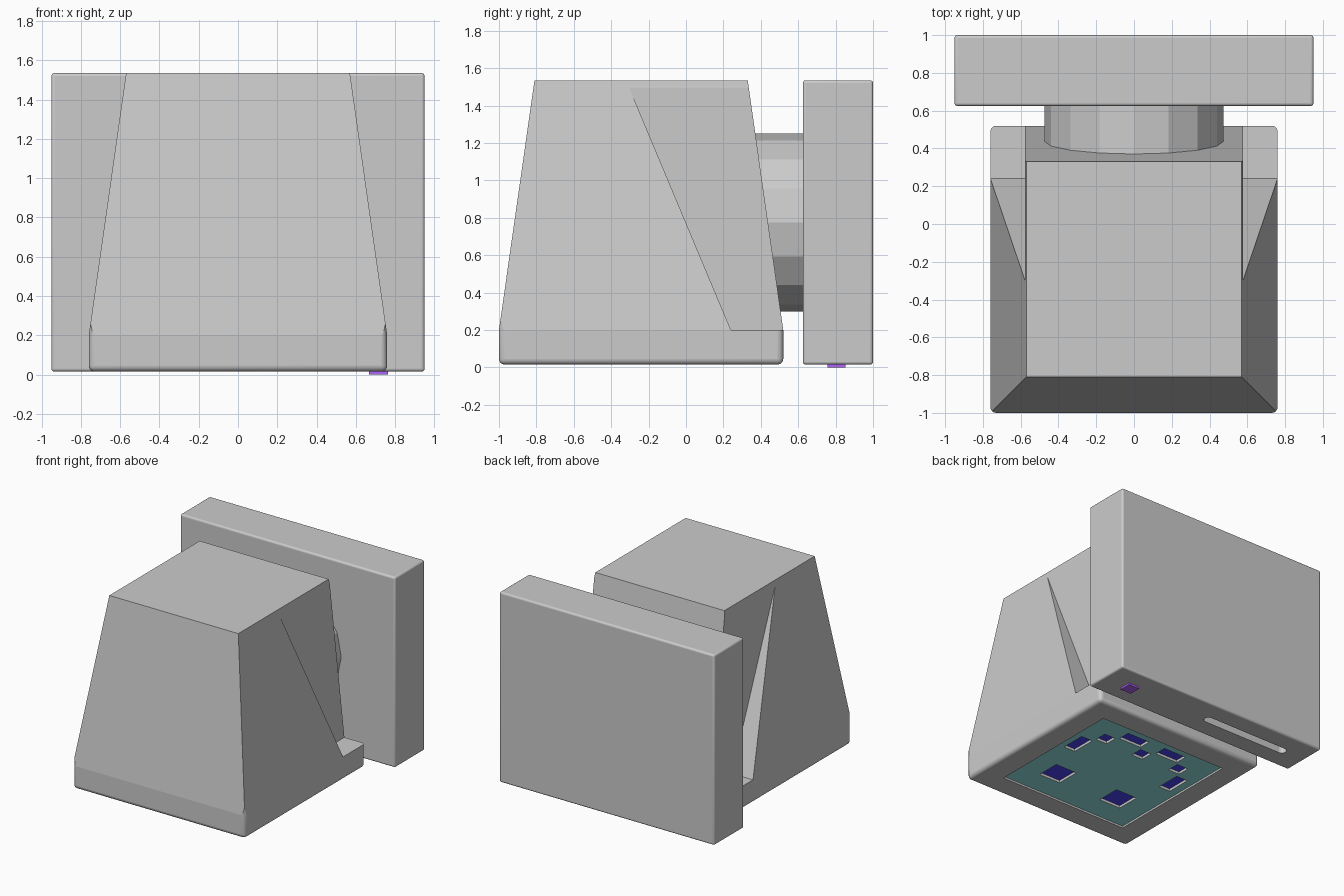
import bpy, bmesh, math
from mathutils import Matrix

if "Cube" in bpy.data.objects:
    bpy.data.objects.remove(bpy.data.objects["Cube"])


def material(name, rgb):
    m = bpy.data.materials.new(name)
    m.diffuse_color = (*rgb, 1)
    m.use_nodes = True
    m.node_tree.nodes["Principled BSDF"].inputs["Base Color"].default_value = m.diffuse_color
    return m


def finish(name, bm, mat=None):
    bmesh.ops.recalc_face_normals(bm, faces=bm.faces[:])
    me = bpy.data.meshes.new(name)
    bm.to_mesh(me)
    bm.free()
    ob = bpy.data.objects.new(name, me)
    bpy.context.collection.objects.link(ob)
    if mat:
        me.materials.append(mat)
    return ob


def box(name, lo, hi, mat=None, bevel=0, keep=lambda a, b: True):
    """Box between two corners; keep(a, b) picks the edges to round."""
    bm = bmesh.new()
    bmesh.ops.create_cube(bm, size=1)
    for v in bm.verts:
        v.co = [lo[i] + (v.co[i] + 0.5) * (hi[i] - lo[i]) for i in range(3)]
    if bevel:
        edges = [e for e in bm.edges if keep(e.verts[0].co, e.verts[1].co)]
        res = bmesh.ops.bevel(bm, geom=edges, offset=bevel, offset_type='OFFSET',
                              segments=4, profile=0.5, affect='EDGES')
        for f in res['faces']:
            f.smooth = True
    return finish(name, bm, mat)


def prism(name, x0, x1, profile):
    """Extrude a (y, z) profile along x."""
    bm = bmesh.new()
    face = bm.faces.new([bm.verts.new((x0, y, z)) for y, z in profile])
    new = bmesh.ops.extrude_face_region(bm, geom=[face])['geom']
    for v in new:
        if isinstance(v, bmesh.types.BMVert):
            v.co.x = x1
    return finish(name, bm)


def boolean(ob, cutter, op='DIFFERENCE'):
    mod = ob.modifiers.new("cut", 'BOOLEAN')
    mod.operation, mod.object, mod.solver = op, cutter, 'EXACT'
    mod.material_mode = 'TRANSFER'
    bpy.context.view_layer.objects.active = ob
    bpy.ops.object.modifier_apply(modifier=mod.name)
    bpy.data.objects.remove(cutter)


def vertical(a, b):
    return abs(a.z - b.z) > 0.01


teal = material("teal", (0.32, 0.8, 0.8))
navy = material("navy", (0.07, 0.06, 0.95))
purple = material("purple", (0.44, 0.13, 0.95))
grey = material("grey", (0.8, 0.8, 0.8))

# Tapered body: rounded box trimmed by a frustum
body = box("tapered_body", (-0.76, -1, 0.015), (0.76, 0.52, 1.8), None, 0.03,
           lambda a, b: vertical(a, b) or a.z < 0.1)
TOP, LOW, SLOPE = 1.535, -0.1, 0.19 / 1.335
bm = bmesh.new()
bmesh.ops.create_cube(bm, size=2)
for v in bm.verts:
    up = v.co.z > 0
    half = 0.57 if up else 0.57 + SLOPE * (TOP - LOW)
    v.co = (v.co.x * half, v.co.y * half - 0.24, TOP if up else LOW)
boolean(body, finish("frustum", bm), 'INTERSECT')

# Slanted notches on both rear sides
run = -0.56 / 1.335
notch = [(0.24, 0.2), (0.24 + run * 1.5, 1.7), (1.2, 1.7), (1.2, 0.2)]
for s in (-1, 1):
    boolean(body, prism("notch", s * 0.576, s * 1.1, notch))

# Underside pocket
boolean(body, box("pocket", (-0.57, -0.81, -0.2), (0.57, 0.33, 0.08)))

# Teal underside panel with sunken navy contacts
panel = box("underside_panel", (-0.57, -0.81, 0.03), (0.57, 0.33, 0.085), teal)
contacts = [(0, 0.085, 0.1, 0.1)]
for s in (-1, 1):
    contacts += [(s * 0.455, -0.095, 0.1, 0.2), (s * 0.347, 0.09, 0.1, 0.1),
                 (s * 0.174, 0.21, 0.2, 0.1), (s * 0.288, -0.525, 0.19, 0.19)]
for i, (x, y, w, d) in enumerate(contacts):
    lo, hi = (x - w / 2, y - d / 2), (x + w / 2, y + d / 2)
    boolean(panel, box("hole", (*lo, -0.05), (*hi, 0.052), grey))
    box(f"contact_{i + 1}", (*lo, 0.05), (*hi, 0.07), navy)

# Sixteen-sided neck joining body and plate
bm = bmesh.new()
bmesh.ops.create_cone(bm, cap_ends=True, segments=16, radius1=0.475, radius2=0.475, depth=0.34,
                      matrix=Matrix.Translation((0, 0.47, 0.775)) @ Matrix.Rotation(math.pi / 2, 4, 'X'))
finish("neck", bm)

# Rear plate with slot and button on its underside
plate = box("rear_plate", (-0.95, 0.625, 0.015), (0.95, 1, TOP), None, 0.015)
boolean(plate, box("slot", (-0.77, 0.775, -0.1), (0, 0.845, 0.1), None, 0.03, vertical))
box("button", (0.667, 0.757, 0), (0.763, 0.853, 0.03), purple)
